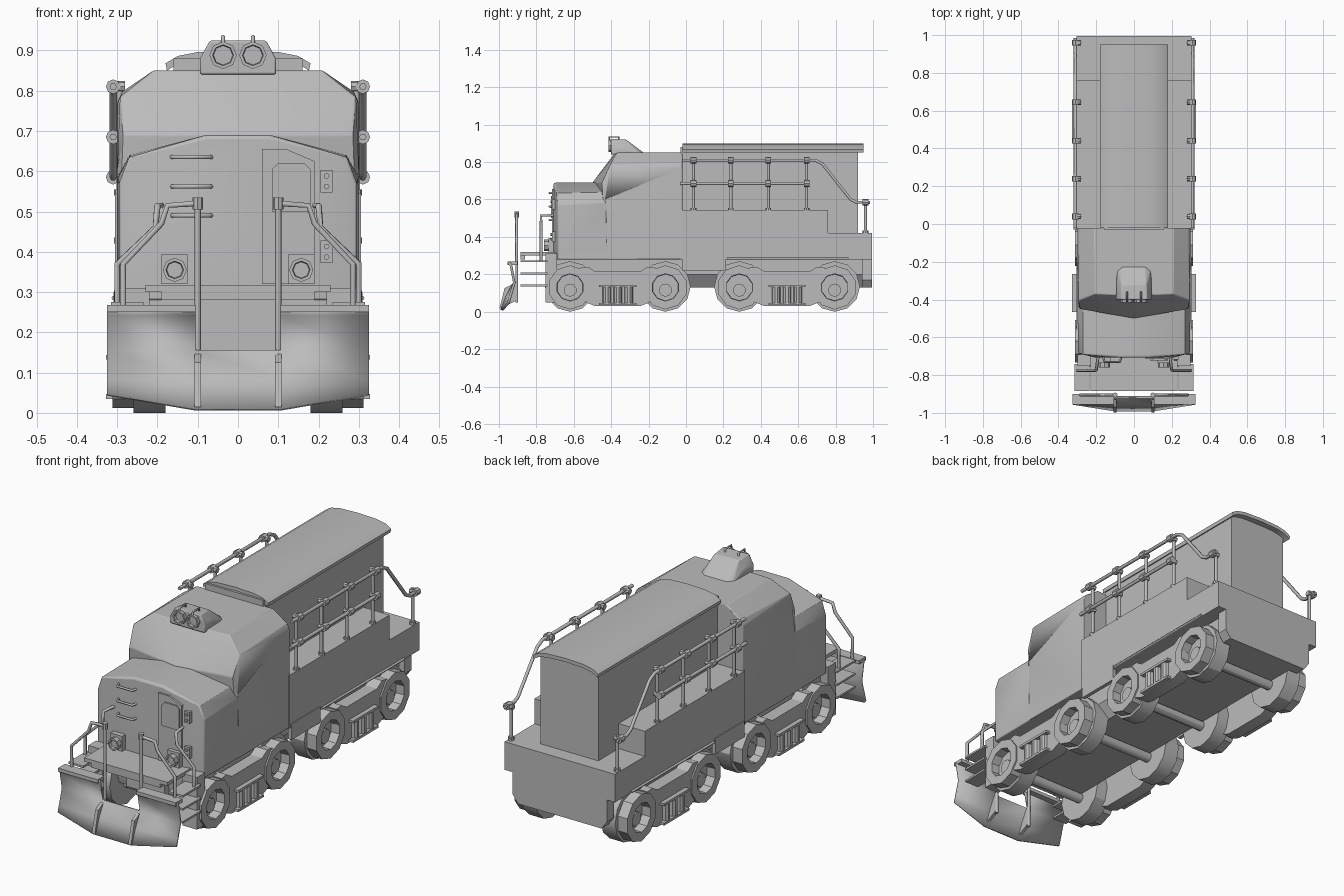
import bpy, bmesh, math
from mathutils import Matrix, Vector

if "Cube" in bpy.data.objects:
    bpy.data.objects.remove(bpy.data.objects["Cube"], do_unlink=True)

grey = bpy.data.materials.new("plain_grey")
grey.use_nodes = True
COLOUR = (0.5, 0.5, 0.5, 1)
grey.diffuse_color = COLOUR
grey.node_tree.nodes["Principled BSDF"].inputs["Base Color"].default_value = COLOUR


def select(ob):
    bpy.context.collection.objects.link(ob)
    bpy.ops.object.select_all(action='DESELECT')
    ob.select_set(True)
    bpy.context.view_layer.objects.active = ob


def finish(name, bm, smooth=30, bevel=0):
    bmesh.ops.recalc_face_normals(bm, faces=bm.faces)
    mesh = bpy.data.meshes.new(name)
    bm.to_mesh(mesh)
    bm.free()
    mesh.materials.append(grey)
    ob = bpy.data.objects.new(name, mesh)
    select(ob)
    bpy.ops.object.shade_smooth_by_angle(angle=math.radians(smooth))
    if bevel:
        mod = ob.modifiers.new("soft_edges", 'BEVEL')
        mod.width, mod.segments, mod.angle_limit = bevel, 2, math.radians(20)
    return ob


def box(name, x, y, z):
    bm = bmesh.new()
    bmesh.ops.create_cube(bm, size=1)
    for v in bm.verts:
        v.co = [(a + b) / 2 + c * (b - a) for (a, b), c in zip((x, y, z), v.co)]
    return finish(name, bm)


def hull(name, half, bevel=0, smooth=25):
    """Convex solid from points of one half, mirrored across x."""
    bm = bmesh.new()
    for x, y, z in half:
        bm.verts.new((x, y, z))
        if x:
            bm.verts.new((-x, y, z))
    bmesh.ops.convex_hull(bm, input=bm.verts)
    bmesh.ops.delete(bm, geom=[v for v in bm.verts if not v.link_faces], context='VERTS')
    bmesh.ops.dissolve_limit(bm, angle_limit=0.02, verts=bm.verts, edges=bm.edges)
    return finish(name, bm, smooth, bevel)


def prism(name, outline, axis, a, b):
    """Extrude a 2D outline along x or y between a and b."""
    place = (lambda p, q: (a, p, q)) if axis == 'x' else (lambda p, q: (p, a, q))
    bm = bmesh.new()
    face = bm.faces.new([bm.verts.new(place(p, q)) for p, q in outline])
    out = bmesh.ops.extrude_face_region(bm, geom=[face])
    move = Vector((b - a, 0, 0)) if axis == 'x' else Vector((0, b - a, 0))
    bmesh.ops.translate(bm, vec=move, verts=[g for g in out["geom"] if isinstance(g, bmesh.types.BMVert)])
    return finish(name, bm)


def cylinder(name, p, q, r, sides=12, dish=0, rim=0):
    """Cylinder from p to q; dish sinks the end at q inside a rim."""
    p, q = Vector(p), Vector(q)
    d = q - p
    bm = bmesh.new()
    rot = d.to_track_quat('Z', 'Y').to_matrix().to_4x4()
    bmesh.ops.create_cone(bm, cap_ends=True, segments=sides, radius1=r, radius2=r,
                          depth=d.length, matrix=Matrix.Translation((p + q) / 2) @ rot)
    if dish:
        bm.normal_update()
        cap = max(bm.faces, key=lambda f: f.normal.dot(d))
        bmesh.ops.inset_region(bm, faces=[cap], thickness=rim)
        bmesh.ops.inset_region(bm, faces=[cap], thickness=.002, depth=-dish)
    return finish(name, bm)


def pipe(name, points, r=0.009):
    cu = bpy.data.curves.new(name, 'CURVE')
    cu.dimensions, cu.bevel_depth, cu.bevel_resolution, cu.use_fill_caps = '3D', r, 1, True
    sp = cu.splines.new('POLY')
    sp.points.add(len(points) - 1)
    for pt, co in zip(sp.points, points):
        pt.co = (*co, 1)
    cu.materials.append(grey)
    select(bpy.data.objects.new(name, cu))
    bpy.ops.object.convert(target='MESH')


# Cab, nose and headlight housing
hull("cab", [(.30, -.425, .28), (.30, -.43, .6), (.285, -.45, .69), (0, -.5, .69),
             (.293, -.405, .785), (.21, -.37, .85), (0, -.38, .85),
             (.30, -.02, .28), (.30, -.02, .77), (.288, -.02, .797), (.21, -.02, .85)], .004)
hull("nose", [(.295, -.685, .28), (.295, -.685, .57), (.27, -.69, .635), (.08, -.70, .69),
              (.2, -.708, .28), (.2, -.708, .6), (.07, -.708, .685),
              (.30, -.40, .28), (.30, -.40, .585), (.27, -.40, .64), (.08, -.40, .69)], .005)
hull("headlight_housing", [(.095, -.40, .84), (.095, -.40, .88), (.07, -.40, .925), (.065, -.32, .92),
                           (.09, -.33, .88), (.09, -.24, .84), (.06, -.22, .845)], .005)

# Long hood and curved roof
box("hood", (-.16, .16), (-.03, .92), (.3, .88))
arc = [(-.18, .868), (-.15, .886), (-.1, .896), (0, .9), (.1, .896), (.15, .886), (.18, .868)]
prism("hood_roof", arc + [(x * .98, z - .018) for x, z in reversed(arc)], 'y', -.02, .95)

# Wide decks and underframe
prism("deck_body", [(-.03, .28), (.995, .28), (.995, .42), (.76, .42), (.76, .545), (-.03, .545)], 'x', -.305, .305)
hull("underframe", [(.23, -.7, .3), (.23, -.7, .2), (.18, -.68, .13),
                    (.23, .99, .3), (.23, .99, .2), (.18, .99, .13)])
hull("rear_drop_plate", [(.26, .94, .29), (.26, .94, .17), (.23, .94, .13),
                         (.26, .995, .29), (.26, .995, .17), (.23, .995, .13)])

for s in (1, -1):
    side = "left" if s > 0 else "right"
    box(side + "_skirt_plate", (s * .29, s * .309), (-.02, .21), (.22, .3))
    pipe(side + "_side_conduit", [(s * .308, .22, .285), (s * .308, .87, .285)], .006)

    # Walkway railing
    x = s * .31
    pipe(side + "_top_rail", [(x, -.02, .81), (x, .69, .81), (x, .73, .79), (x, .88, .6), (x, .91, .585), (x, .985, .585)])
    pipe(side + "_middle_rail", [(x, -.03, .685), (x, .66, .685)])
    for y, low, top in ((.04, .54, .82), (.24, .54, .82), (.44, .54, .82), (.645, .54, .82), (.96, .42, .6)):
        px = s * .293
        pipe(side + "_rail_post", [(px, y, low), (px, y, top)])
        for z in ((.81, .685) if y < .9 else (.585,)):
            cylinder(side + "_rail_joint", (x, y - .015, z), (x, y + .015, z), .018, 8)
            cylinder(side + "_rail_stub", (s * .28, y, z), (x, y, z), .014, 8)
        cylinder(side + "_post_foot", (px, y, low), (px, y, low + .015), .015, 8)

    # Trucks: wheels, dished axle boxes, side frame and springs
    for c in (-.365, .54):
        for e in (-.255, .255):
            cylinder(side + "_wheel", (s * .18, c + e, .135), (s * .26, c + e, .135), .135, 12)
            cylinder(side + "_axle_box", (s * .24, c + e, .13), (s * .312, c + e, .13), .118, 10, .045, .045)
            cylinder(side + "_axle_hub", (s * .24, c + e, .115), (s * .285, c + e, .115), .035, 10)
        frame = [(.17, .05), (.185, .14), (.2, .235), (.16, .24), (.12, .215)]
        prism(side + "_truck_frame", [(c + p, z) for p, z in frame] +
              [(c - p, z) for p, z in reversed(frame)] + [(c - .12, .03), (c + .12, .03)], 'x', s * .24, s * .305)
        for z in (.035, .132):
            box(side + "_spring_shelf", (s * .3, s * .328), (c - .1, c + .1), (z, z + .012))
        for k in (-.058, 0, .058):
            cylinder(side + "_spring", (s * .304, c + k, .04), (s * .304, c + k, .135), .023, 10)

    # Front steps and handrails
    for z in (.265, .2, .135):
        box(side + "_step", (s * .235, s * .315), (-.885, -.74), (z, z + .01))
    box(side + "_step_back", (s * .22, s * .3), (-.752, -.69), (.05, .31))
    pipe(side + "_front_rail", [(s * .1, -.905, .52), (s * .175, -.905, .515), (s * .19, -.905, .47),
                                (s * .285, -.905, .37), (s * .285, -.905, .26)], .008)
    pipe(side + "_front_rail_post", [(s * .1, -.905, .05), (s * .1, -.905, .525)], .008)
    cylinder(side + "_front_rail_joint", (s * .1, -.905, .505), (s * .1, -.905, .535), .013, 8)
    pipe(side + "_nose_rail", [(s * .19, -.7, .515), (s * .2, -.775, .515), (s * .205, -.775, .46),
                               (s * .3, -.775, .37), (s * .3, -.775, .27)], .008)

    # Lamps
    box(side + "_ditch_lamp_box", (s * .125, s * .19), (-.735, -.7), (.32, .395))
    cylinder(side + "_ditch_lamp", (s * .157, -.72, .355), (s * .157, -.76, .355), .03, 8, .012, .008)
    cylinder(side + "_headlight", (s * .037, -.38, .888), (s * .037, -.415, .888), .034, 8, .012, .008)
    pipe(side + "_headlight_bracket", [(s * .037, -.41, .92), (s * .037, -.41, .935), (s * .037, -.36, .935),
                                       (s * .037, -.36, .915)], .005)

for y in (-.62, -.11, .285, .795):
    cylinder("axle", (-.26, y, .11), (.26, y, .11), .025, 12)

# Front platform
box("platform", (-.23, .23), (-.885, -.7), (.3, .318))
box("platform_beam", (-.19, .19), (-.885, -.86), (.28, .318))
box("coupler_pocket", (-.105, .105), (-.73, -.68), (.15, .3))

# Nose fittings
for z in (.635, .562, .49):
    pipe("grab_iron", [(-.165, -.7, z), (-.155, -.73, z), (-.075, -.73, z), (-.065, -.7, z)], .006)
prism("nose_door", [(.06, .32), (.19, .32), (.19, .625), (.12, .655), (.06, .655)], 'y', -.716, -.705)
prism("door_window", [(.085, .5), (.18, .5), (.18, .605), (.165, .62), (.1, .62), (.085, .605)], 'y', -.723, -.715)
for z in (.575, .4):
    box("door_hinge", (.205, .235), (-.717, -.69), (z - .028, z + .028))
    for k in (-.013, .013):
        cylinder("hinge_bolt", (.22, -.715, z + k), (.22, -.725, z + k), .007, 8)

# Plow: folded blade with a notch in the middle and two fins
bm = bmesh.new()
rows = []
for x, reach, low in ((-.325, -.95, .045), (-.105, -.985, .008), (.105, -.985, .008), (.325, -.95, .045)):
    rows.append([bm.verts.new(p) for p in ((x, -.945, .262), (x, -.935, .245), (x, -.918, .155),
                                           (x, (reach - .93) / 2, .08), (x, reach, low))])
for i in range(3):
    for j in range(4):
        if i != 1 or j > 1:
            bm.faces.new((rows[i][j], rows[i + 1][j], rows[i + 1][j + 1], rows[i][j + 1]))
plow = finish("plow", bm, 25)
mod = plow.modifiers.new("thickness", 'SOLIDIFY')
mod.thickness, mod.offset = .014, 0
for s in (1, -1):
    box("plow_top_flange", (s * .105, s * .325), (-.955, -.9), (.25, .268))
    prism("plow_fin", [(-.905, .16), (-.97, .125), (-.998, .015), (-.905, .06)], 'x', s * .092, s * .108)
